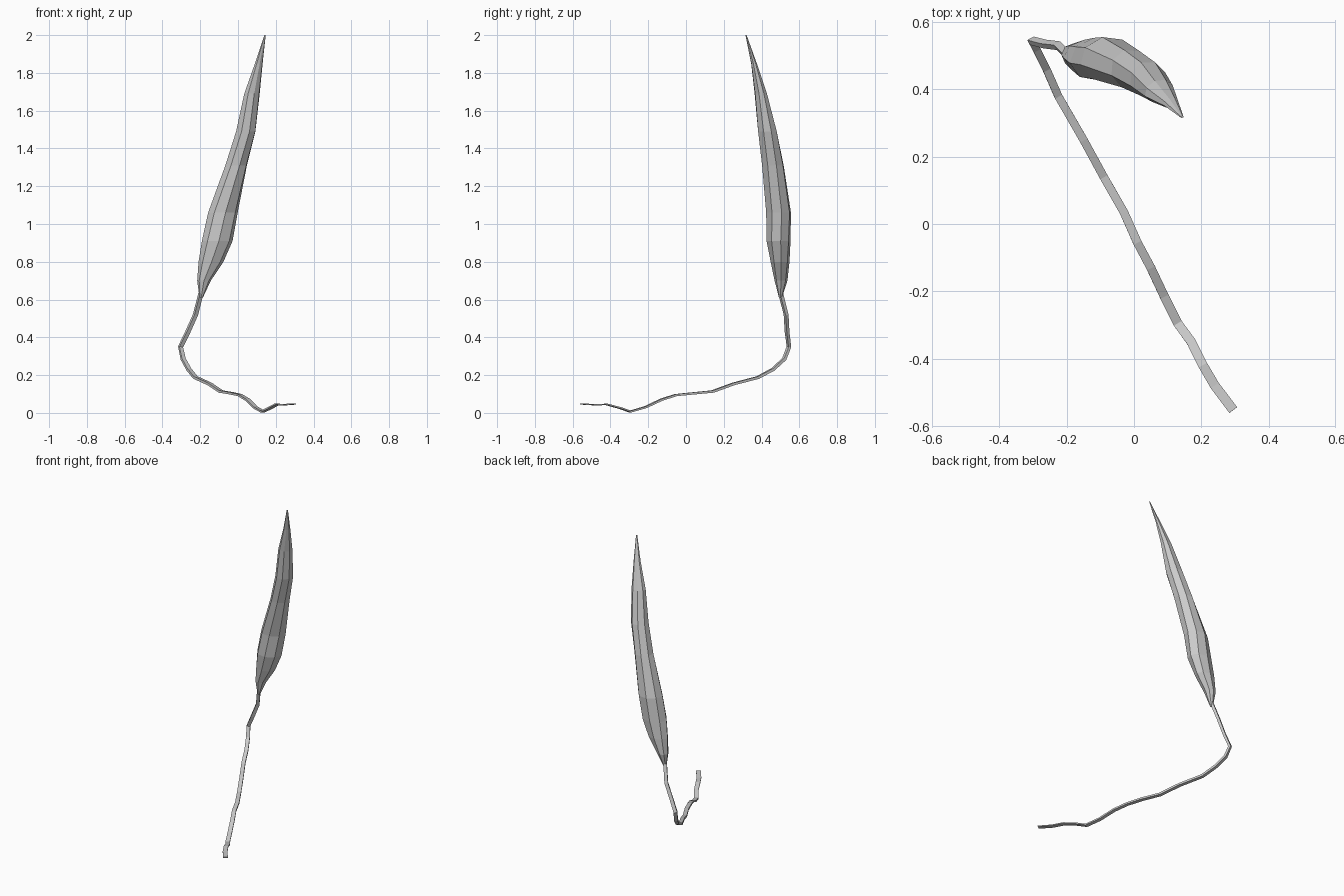
import bpy, bmesh, math
from mathutils import Vector

if "Cube" in bpy.data.objects:
    bpy.data.objects.remove(bpy.data.objects["Cube"])


def loft(name, rings):
    """Join equal-sized rings of points into one closed, flat-shaded skin."""
    bm = bmesh.new()
    loops = [[bm.verts.new(p) for p in ring] for ring in rings]
    n = len(loops[0])
    for a, b in zip(loops, loops[1:]):
        for i in range(n):
            j = (i + 1) % n
            bm.faces.new((a[i], a[j], b[j], b[i]))
    bm.faces.new(loops[0][::-1])
    bm.faces.new(loops[-1])
    bmesh.ops.recalc_face_normals(bm, faces=bm.faces)
    mesh = bpy.data.meshes.new(name)
    bm.to_mesh(mesh)
    bm.free()
    obj = bpy.data.objects.new(name, mesh)
    bpy.context.collection.objects.link(obj)
    return obj


def ring(center, u, v, sides, turn=0.0):
    return [center + u * math.cos(a) + v * math.sin(a)
            for a in (turn + math.tau * i / sides for i in range(sides))]


# Stem: a flat strip where it lies along the ground, squarer where it rises
path = [Vector(p) for p in (
    (0.295, -0.553, 0.047), (0.24, -0.48, 0.043), (0.205, -0.42, 0.045),
    (0.17, -0.35, 0.026), (0.13, -0.295, 0.007), (0.09, -0.215, 0.03),
    (0.05, -0.13, 0.07), (0.01, -0.055, 0.094), (-0.03, 0.035, 0.103),
    (-0.09, 0.14, 0.113), (-0.15, 0.25, 0.153), (-0.225, 0.38, 0.187),
    (-0.26, 0.46, 0.23), (-0.29, 0.52, 0.285), (-0.304, 0.545, 0.35),
    (-0.265, 0.535, 0.43), (-0.225, 0.53, 0.52), (-0.197, 0.502, 0.63))]
across = Vector((0.88, 0.47, 0))
stem = []
for i, p in enumerate(path):
    t = (path[min(i + 1, len(path) - 1)] - path[max(i - 1, 0)]).normalized()
    u = (across - t * across.dot(t)).normalized()
    v = t.cross(u)
    k = i / (len(path) - 1)
    w, h = 0.0145 - 0.004 * k, 0.003 + 0.006 * k
    stem.append(ring(p, u * w * 1.414, v * h * 1.414, 4, math.pi / 4))
loft("stem", stem)

# Bud: center x, y, z, half length, half width, direction of the long axis
levels = [
    (-0.195, 0.50, 0.61, 0.009, 0.008, 0),
    (-0.18, 0.503, 0.70, 0.036, 0.034, 0),
    (-0.143, 0.498, 0.80, 0.066, 0.050, 4),
    (-0.11, 0.49, 0.91, 0.082, 0.064, 8),
    (-0.08, 0.49, 1.06, 0.080, 0.067, 12),
    (-0.010, 0.460, 1.31, 0.060, 0.060, 18),
    (0.041, 0.431, 1.49, 0.055, 0.053, 22),
    (0.074, 0.396, 1.69, 0.044, 0.032, 22),
    (0.110, 0.36, 1.85, 0.022, 0.014, 22),
    (0.143, 0.318, 2.00, 0.004, 0.003, 22)]
bud = []
for x, y, z, a, b, deg in levels:
    r = math.radians(deg)
    u = Vector((math.cos(r), math.sin(r), 0)) * a
    v = Vector((-math.sin(r), math.cos(r), 0)) * b
    bud.append(ring(Vector((x, y, z)), u, v, 8))
loft("flower_bud", bud)
